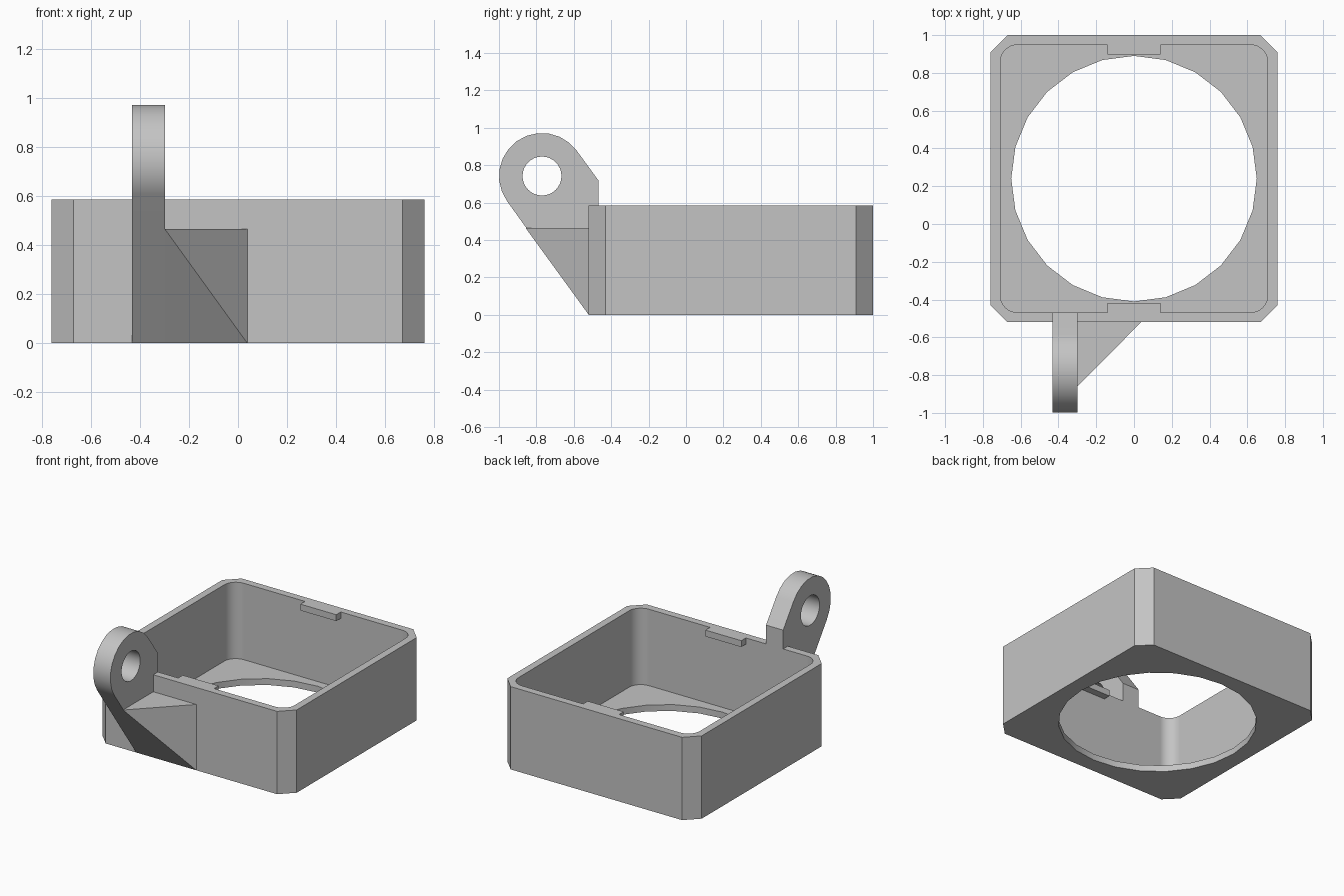
import bpy, bmesh
from math import sin, cos, radians
from mathutils import Vector

cube = bpy.data.objects.get("Cube")
if cube:
    bpy.data.objects.remove(cube, do_unlink=True)

grey = bpy.data.materials.new("light_grey")
grey.use_nodes = True
grey.diffuse_color = (0.55, 0.55, 0.55, 1)
grey.node_tree.nodes["Principled BSDF"].inputs["Base Color"].default_value = (0.55, 0.55, 0.55, 1)


def arc(cx, cy, r, start, end, steps):
    angles = [radians(start + (end - start) * i / steps) for i in range(steps + 1)]
    return [(cx + r * cos(a), cy + r * sin(a)) for a in angles]


def circle(cx, cy, r, sides):
    return arc(cx, cy, r, 0, 360, sides)[:-1]


def prism(name, outline, low, high, axis="Z"):
    """Extrude an outline along Z (xy outline) or X (yz outline)."""
    def place(p, d):
        return (p[0], p[1], d) if axis == "Z" else (d, p[0], p[1])
    bm = bmesh.new()
    face = bm.faces.new([bm.verts.new(place(p, low)) for p in outline])
    ext = bmesh.ops.extrude_face_region(bm, geom=[face], use_keep_orig=True)
    shift = Vector(place((0, 0), high - low))
    bmesh.ops.translate(bm, vec=shift, verts=[v for v in ext["geom"] if isinstance(v, bmesh.types.BMVert)])
    return finish(name, bm)


def finish(name, bm):
    bmesh.ops.recalc_face_normals(bm, faces=bm.faces)
    mesh = bpy.data.meshes.new(name)
    bm.to_mesh(mesh)
    bm.free()
    mesh.materials.append(grey)
    obj = bpy.data.objects.new(name, mesh)
    bpy.context.scene.collection.objects.link(obj)
    return obj


def combine(obj, tool, operation):
    """Apply a boolean and remove the helper."""
    mod = obj.modifiers.new("boolean", "BOOLEAN")
    mod.operation, mod.solver, mod.object = operation, "EXACT", tool
    graph = bpy.context.evaluated_depsgraph_get()
    mesh = bpy.data.meshes.new_from_object(obj.evaluated_get(graph))
    obj.modifiers.clear()
    obj.data = mesh
    bpy.data.objects.remove(tool, do_unlink=True)


def smooth(obj):
    obj.data.shade_smooth()
    obj.data.set_sharp_from_angle(angle=radians(30))
    mod = obj.modifiers.new("weighted_normals", "WEIGHTED_NORMAL")
    mod.keep_sharp = True


CY, HALF, TOP, FLOOR = 0.24, 0.76, 0.585, 0.045
FRONT = CY - HALF

# Housing: chamfered square block
c = HALF - 0.09
corners = [(HALF, -c), (HALF, c), (c, HALF), (-c, HALF),
           (-HALF, c), (-HALF, -c), (-c, -HALF), (c, -HALF)]
housing = prism("housing", [(x, y + CY) for x, y in corners], 0, TOP)

# Rounded cavity, open at the top
inner, r = 0.708, 0.09
k = inner - r
cavity_outline = []
for i, (sx, sy) in enumerate([(1, 1), (-1, 1), (-1, -1), (1, -1)]):
    cavity_outline += arc(sx * k, CY + sy * k, r, 90 * i, 90 * i + 90, 8)
combine(housing, prism("cavity_cutter", cavity_outline, FLOOR, 1), "DIFFERENCE")

# Round opening in the floor
combine(housing, prism("opening_cutter", circle(0, CY, 0.65, 24), -0.2, 0.2), "DIFFERENCE")

# Retaining clips at the front and back rim
for s in (-1, 1):
    ya, yb = CY + s * 0.657, CY + s * 0.735
    clip = prism("clip", [(-0.14, ya), (0.14, ya), (0.14, yb), (-0.14, yb)], TOP - 0.045, TOP)
    combine(housing, clip, "UNION")
smooth(housing)

# Hinge arm: rounded lug with a sloping underside
LY, LZ, LR = -0.77, 0.742, 0.23
arm_outline = arc(LY, LZ, LR, 36, 216, 12)
arm_outline += [(FRONT, 0), (FRONT, TOP), (-0.468, TOP), (-0.468, 0.718)]
arm = prism("hinge_arm", arm_outline, -0.432, -0.298, "X")
combine(arm, prism("pin_cutter", circle(LY, LZ, 0.104, 32), -0.6, 0, "X"), "DIFFERENCE")
smooth(arm)

# Gusset bracing the arm against the front wall
left, right, tip, gz = -0.298, 0.038, -0.858, 0.465
bm = bmesh.new()
for p in [(left, tip, gz), (left, FRONT, gz), (right, FRONT, gz), (left, FRONT, 0), (right, FRONT, 0)]:
    bm.verts.new(p)
bmesh.ops.convex_hull(bm, input=bm.verts)
bmesh.ops.dissolve_limit(bm, angle_limit=radians(1), verts=bm.verts, edges=bm.edges)
finish("gusset", bm)
